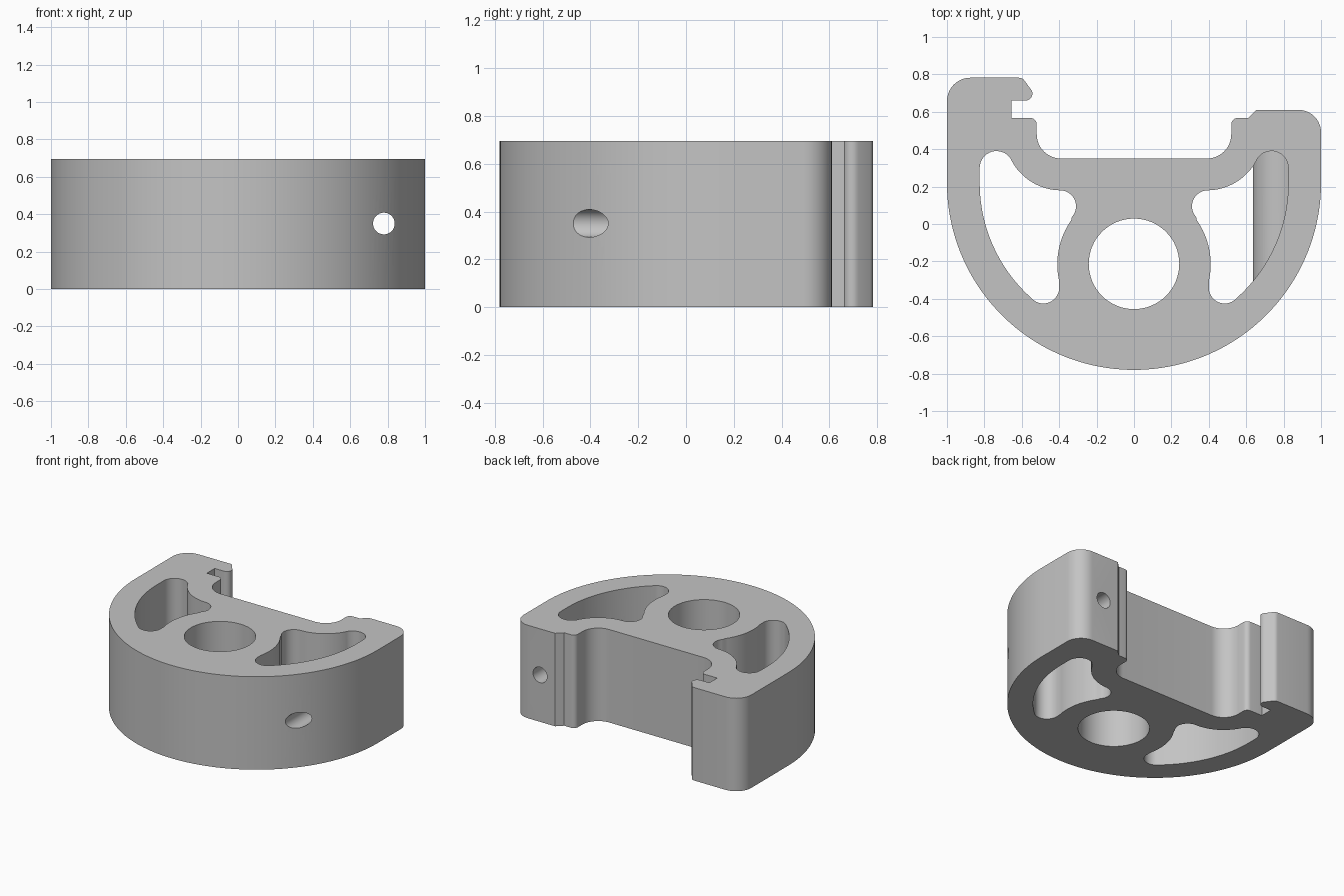
import bpy, bmesh
from math import cos, sin, radians, pi
from mathutils import Matrix

cube = bpy.data.objects.get("Cube")
if cube:
    bpy.data.objects.remove(cube, do_unlink=True)

HEIGHT = 0.695

grey = bpy.data.materials.new("plain grey")
grey.use_nodes = True
grey.diffuse_color = (0.55, 0.55, 0.55, 1)
grey.node_tree.nodes["Principled BSDF"].inputs["Base Color"].default_value = (0.55, 0.55, 0.55, 1)


def arc(cx, cy, r, start, end, steps=10):
    """Points along an arc, angles in degrees."""
    angles = [radians(start + (end - start) * i / steps) for i in range(steps + 1)]
    return [(cx + r * cos(a), cy + r * sin(a)) for a in angles]


def add_object(name, bm):
    bmesh.ops.recalc_face_normals(bm, faces=bm.faces)
    mesh = bpy.data.meshes.new(name)
    bm.to_mesh(mesh)
    bm.free()
    mesh.materials.append(grey)
    obj = bpy.data.objects.new(name, mesh)
    bpy.context.collection.objects.link(obj)
    return obj


def prism(name, outline, z0, z1):
    bm = bmesh.new()
    face = bm.faces.new([bm.verts.new((x, y, z0)) for x, y in outline])
    top = bmesh.ops.extrude_face_region(bm, geom=[face])["geom"]
    verts = [v for v in top if isinstance(v, bmesh.types.BMVert)]
    bmesh.ops.translate(bm, verts=verts, vec=(0, 0, z1 - z0))
    return add_object(name, bm)


def rod_along_y(name, x, z, r):
    bm = bmesh.new()
    place = Matrix.Translation((x, 0, z)) @ Matrix.Rotation(pi / 2, 4, 'X')
    bmesh.ops.create_cone(bm, cap_ends=True, segments=64, radius1=r, radius2=r,
                          depth=2.4, matrix=place)
    return add_object(name, bm)


def cut(target, cutter):
    """Subtract the cutter from the target and discard the cutter."""
    mod = target.modifiers.new("cut", 'BOOLEAN')
    mod.operation = 'DIFFERENCE'
    mod.solver = 'EXACT'
    mod.object = cutter
    bpy.context.view_layer.objects.active = target
    bpy.ops.object.modifier_apply(modifier=mod.name)
    bpy.data.objects.remove(cutter, do_unlink=True)


# Body: half-round front, hooked arm on one side, stepped arm on the other
outline = arc(0, 0.22, 1, 180, 360, 96)
outline += arc(0.88, 0.49, 0.12, 0, 90)
outline += [(0.655, 0.61), (0.61, 0.567)]
outline += arc(0.555, 0.532, 0.035, 90, 180, 6)
outline += arc(0.39, 0.48, 0.13, 0, -90, 14)
outline += arc(-0.39, 0.48, 0.13, 270, 180, 14)
outline += arc(-0.555, 0.532, 0.035, 0, 90, 6)
outline += [(-0.655, 0.567), (-0.655, 0.66)]
outline += arc(-0.58, 0.697, 0.037, -90, 45, 8)
outline += arc(-0.615, 0.745, 0.037, 45, 90, 4)
outline += arc(-0.875, 0.657, 0.125, 90, 180)
body = prism("bracket_body", outline, 0, HEIGHT)

# Central bore
cut(body, prism("bore_cutter", arc(0, -0.213, 0.242, 0, 354.375, 63), -0.1, HEIGHT + 0.1))

# Curved side pockets, mirrored; one keeps a round sleeve running through it
pocket = arc(0.735, 0.30, 0.09, 147, 0, 16)
pocket += arc(0, 0.22, 0.825, 0, -49, 28)
pocket += arc(0.485, -0.34, 0.085, -55, -185, 14)
pocket += arc(0, -0.215, 0.41, -12, 35, 16)
pocket += arc(0.395, 0.095, 0.085, 222, 95, 14)
pocket += arc(0.39, 0.48, 0.30, 270, 333, 16)
for side in (-1, 1):
    cutter = prism("pocket_cutter", [(side * x, y) for x, y in pocket], -0.1, HEIGHT + 0.1)
    if side == 1:
        cut(cutter, rod_along_y("sleeve", 0.78, HEIGHT / 2, 0.145))
    cut(body, cutter)

# Screw hole through the sleeve, front to back
cut(body, rod_along_y("screw_hole_cutter", 0.78, HEIGHT / 2 + 0.003, 0.058))

# Smooth curved walls with crisp rims
bpy.ops.object.select_all(action='DESELECT')
body.select_set(True)
bpy.context.view_layer.objects.active = body
bpy.ops.object.shade_smooth_by_angle(angle=radians(30))
